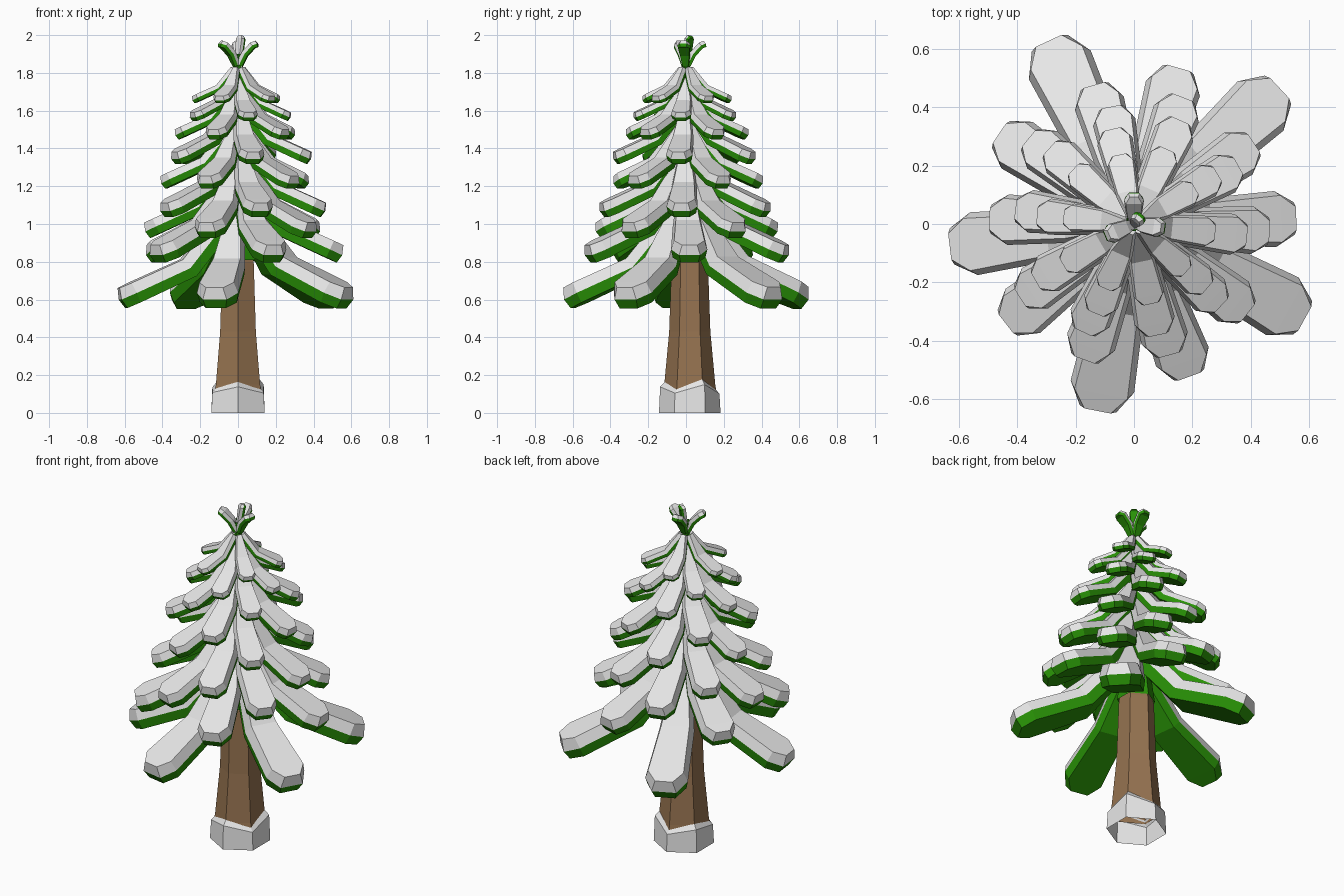
import bpy, bmesh, math

if "Cube" in bpy.data.objects:
    bpy.data.objects.remove(bpy.data.objects["Cube"])


def material(name, rgb):
    m = bpy.data.materials.new(name)
    m.diffuse_color = (*rgb, 1)
    m.use_nodes = True
    m.node_tree.nodes["Principled BSDF"].inputs["Base Color"].default_value = m.diffuse_color
    return m


GREEN = material("needle green", (0.022, 0.29, 0.002))
SNOW = material("snow white", (0.8, 0.8, 0.8))
BROWN = material("bark brown", (0.3, 0.17, 0.08))


def finish(name, bm, mats):
    bmesh.ops.recalc_face_normals(bm, faces=bm.faces[:])
    me = bpy.data.meshes.new(name)
    bm.to_mesh(me)
    bm.free()
    for m in mats:
        me.materials.append(m)
    ob = bpy.data.objects.new(name, me)
    bpy.context.collection.objects.link(ob)
    return ob


def add_branch(bm, spine, thick, angle):
    """Bent slab along (radius, z, half width): green below the seam, snow above."""
    c, s = math.cos(angle), math.sin(angle)
    rings, last = [], len(spine) - 1
    for i, (r, z, hw) in enumerate(spine):
        a, b = spine[max(i - 1, 0)], spine[min(i + 1, last)]
        dr, dz = b[0] - a[0], b[1] - a[1]
        n = math.hypot(dr, dz)
        tr, tz = dr / n, dz / n
        ring = []
        # bottom, seam and top levels: (offset, inset)
        levels = [(-0.48 * thick, 0.1), (0, 0), (0.52 * thick, 0.16)]
        for side, order in ((1, levels), (-1, levels[::-1])):
            for off, inset in order:
                back = inset * thick if i == last else 0
                rr = r - tz * off - tr * back
                zz = z + tr * off - tz * back
                w = side * (hw - min(inset * thick, hw * 0.4))
                ring.append(bm.verts.new((rr * c - w * s, rr * s + w * c, zz)))
        rings.append(ring)
    for a, b in zip(rings, rings[1:]):
        for k in range(6):
            j = (k + 1) % 6
            f = bm.faces.new((a[k], a[j], b[j], b[k]))
            f.material_index = 1 if k in (1, 2, 3) else 0
    for ring in (rings[0], rings[-1]):
        bm.faces.new((ring[0], ring[1], ring[4], ring[5]))
        bm.faces.new((ring[1], ring[2], ring[3], ring[4])).material_index = 1


def lathe(name, rings, mat, cy=0.0, wobble=()):
    """Open six-sided stacked rings of (radius, z); wobble shifts upper corners."""
    bm = bmesh.new()
    loops = []
    for n, (r, z) in enumerate(rings):
        loop = []
        for k in range(6):
            a = math.radians(-90 + 60 * k)
            dz = wobble[k] if wobble and n > 0 else 0
            loop.append(bm.verts.new((r * math.cos(a), cy + r * math.sin(a), z + dz)))
        loops.append(loop)
    for a, b in zip(loops, loops[1:]):
        for k in range(6):
            j = (k + 1) % 6
            bm.faces.new((a[k], a[j], b[j], b[k]))
    return finish(name, bm, [mat])


# Trunk, snow drift round its foot, and green core behind the branches
lathe("trunk", [(0.14, 0.12), (0.135, 0.15), (0.109, 0.43), (0.096, 0.8), (0.06, 0.95)], BROWN, 0.02)
lathe("trunk_snow", [(0.163, 0), (0.157, 0.12), (0.13, 0.15)], SNOW, 0.02,
      (0.018, -0.015, 0.03, -0.018, 0.015, -0.012))
lathe("green_core", [(0.104, 0.81), (0.085, 0.95)], GREEN, 0.017)
lathe("green_core_upper", [(0.085, 0.95), (0.055, 1.3), (0.02, 1.78), (0.017, 1.83), (0.03, 1.9)],
      GREEN, 0.005)

# Nine tiers of five snowy branches: (reach, tip height, turn in degrees)
tiers = [(0.655, 0.6, 43), (0.55, 0.835, 2), (0.49, 0.96, 34), (0.46, 1.068, -3), (0.405, 1.215, 29),
         (0.385, 1.345, -6), (0.33, 1.47, 31), (0.277, 1.565, -6), (0.24, 1.655, 30)]
for t, (reach, z, turn) in enumerate(tiers):
    bm = bmesh.new()
    for k in range(5):
        # the lowest branches differ a little in length
        R = reach * (1.03, 1.045, 0.96, 0.985, 1.01)[k] if t == 0 else reach
        w = 0.155 * R + 0.011
        bend, zb = 0.42 * R, z + 0.265 * R
        spine = [(0.02, zb + 1.25 * (bend - 0.02), 0.38 * w), (bend, zb, 0.82 * w),
                 (0.88 * R, z + 0.055 * R, w), (R, z, 0.58 * w)]
        add_branch(bm, spine, 0.19 * R - 0.006, math.radians(turn + 72 * k))
    finish(f"branch_tier_{t + 1}", bm, [GREEN, SNOW])

# Sprout of upright twigs at the very top
bm = bmesh.new()
twig = [(0.008, 1.84, 0.018), (0.038, 1.9, 0.028), (0.08, 1.945, 0.034), (0.105, 1.955, 0.02)]
for deg in (90, -8, 203):
    add_branch(bm, twig, 0.036, math.radians(deg))
add_branch(bm, [(0, 1.84, 0.014), (0.012, 1.91, 0.02), (0.022, 1.98, 0.025), (0.032, 1.995, 0.014)],
           0.03, math.radians(50))
finish("top_sprout", bm, [GREEN, SNOW])
